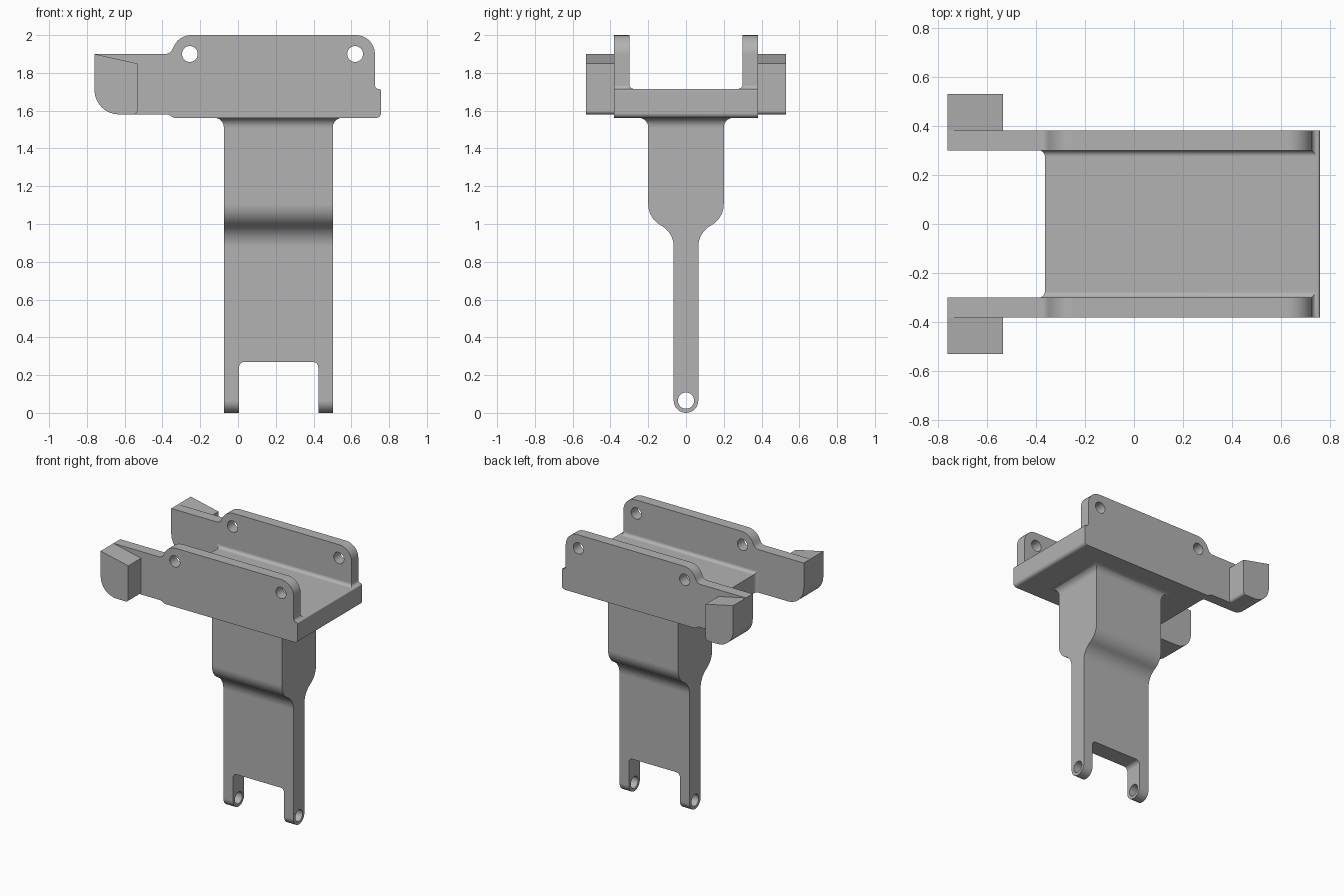
import bpy, bmesh, math
from mathutils import Vector

if "Cube" in bpy.data.objects:
    bpy.data.objects.remove(bpy.data.objects["Cube"])

grey = bpy.data.materials.new("plain grey")
grey.use_nodes = True
GREY = (0.45, 0.45, 0.45, 1)
grey.diffuse_color = GREY
grey.node_tree.nodes["Principled BSDF"].inputs["Base Color"].default_value = GREY


def rounded(corners, steps=8):
    """Outline through (u, v, radius) corners, each replaced by an arc."""
    out = []
    for i, (u, v, r) in enumerate(corners):
        p = Vector((u, v))
        if r == 0:
            out.append(p)
            continue
        a = (Vector(corners[i - 1][:2]) - p).normalized()
        b = (Vector(corners[(i + 1) % len(corners)][:2]) - p).normalized()
        half = a.angle(b) / 2
        centre = p + (a + b).normalized() * r / math.sin(half)
        start = p + a * r / math.tan(half) - centre
        end = p + b * r / math.tan(half) - centre
        turn = start.angle_signed(end)
        for k in range(steps + 1):
            t = -turn * k / steps
            c, s = math.cos(t), math.sin(t)
            out.append(centre + Vector((start.x * c - start.y * s,
                                        start.x * s + start.y * c)))
    return [p for i, p in enumerate(out) if (p - out[i - 1]).length > 1e-4]


def circle(u, v, r, n=32):
    return [Vector((u + r * math.cos(math.tau * i / n),
                    v + r * math.sin(math.tau * i / n))) for i in range(n)]


PLACE = {"x": lambda p, d: (d, p.x, p.y),
         "y": lambda p, d: (p.x, d, p.y),
         "z": lambda p, d: (p.x, p.y, d)}


def loft(name, rings):
    """Solid through a stack of rings with equal point counts."""
    bm = bmesh.new()
    loops = [[bm.verts.new(co) for co in ring] for ring in rings]
    n = len(loops[0])
    for low, high in zip(loops, loops[1:]):
        for i in range(n):
            j = (i + 1) % n
            bm.faces.new((low[i], low[j], high[j], high[i]))
    bm.faces.new(loops[0][::-1])
    bm.faces.new(loops[-1])
    bmesh.ops.recalc_face_normals(bm, faces=bm.faces)
    mesh = bpy.data.meshes.new(name)
    bm.to_mesh(mesh)
    bm.free()
    mesh.materials.append(grey)
    obj = bpy.data.objects.new(name, mesh)
    bpy.context.collection.objects.link(obj)
    return obj


def extrude(name, outline, axis, start, end):
    return loft(name, [[PLACE[axis](p, d) for p in outline] for d in (start, end)])


def select(obj):
    bpy.ops.object.select_all(action="DESELECT")
    obj.select_set(True)
    bpy.context.view_layer.objects.active = obj


def cut(obj, *cutters):
    select(obj)
    for cutter in cutters:
        mod = obj.modifiers.new("cut", "BOOLEAN")
        mod.operation, mod.solver, mod.object = "DIFFERENCE", "EXACT", cutter
        bpy.ops.object.modifier_apply(modifier=mod.name)
        bpy.data.objects.remove(cutter)


def finish(obj):
    select(obj)
    bpy.ops.object.shade_smooth_by_angle(angle=math.radians(30))
    mod = obj.modifiers.new("even shading", "WEIGHTED_NORMAL")
    mod.keep_sharp = True


# Cradle: one side profile, hollowed to leave two cheeks and a floor
cradle = extrude("cradle", rounded([
    (-0.76, 1.90, 0), (-0.36, 1.90, 0.04), (-0.31, 2.0, 0.1),
    (0.725, 2.0, 0.1), (0.725, 1.715, 0.02), (0.757, 1.715, 0.01),
    (0.757, 1.562, 0.025), (-0.34, 1.562, 0.02), (-0.37, 1.58, 0.02),
    (-0.76, 1.58, 0.13)]), "y", -0.38, 0.38)
channel = extrude("channel_cutter", rounded([
    (-0.30, 2.2, 0), (0.30, 2.2, 0), (0.30, 1.715, 0.025),
    (-0.30, 1.715, 0.025)]), "x", -1, 1)
open_end = extrude("open_end_cutter", rounded([
    (-1, -0.30, 0), (-0.363, -0.30, 0.025),
    (-0.363, 0.30, 0.025), (-1, 0.30, 0)]), "z", 1.3, 2.2)
pins = [extrude("cheek_hole_cutter", circle(x, 1.90, 0.042), "y", -1, 1)
        for x in (-0.255, 0.62)]
cut(cradle, channel, open_end, *pins)
finish(cradle)

# Lugs on the outside of both cheeks, with sloping tops
lug_outline = rounded([(-0.76, 1.90, 0), (-0.533, 1.85, 0),
                       (-0.533, 1.58, 0.02), (-0.76, 1.58, 0.13)])
for side, name in ((-1, "front_lug"), (1, "back_lug")):
    finish(extrude(name, lug_outline, "y", side * 0.38, side * 0.53))

# Stem: wide above, narrow below, forked at the foot with a cross hole
half = [(0.065, 0, 0.0649), (0.065, 0.955, 0.128), (0.2, 1.03, 0.128),
        (0.2, 1.57, 0)]
stem = extrude("stem", rounded(half + [(-y, z, r) for y, z, r in half[::-1]]),
               "x", -0.075, 0.502)
notch = extrude("fork_cutter", rounded([
    (0.005, -0.2, 0), (0.005, 0.27, 0.03), (0.425, 0.27, 0.03),
    (0.425, -0.2, 0)]), "y", -1, 1)
cut(stem, notch, extrude("foot_hole_cutter", circle(0, 0.065, 0.043), "x", -1, 1))
finish(stem)

# Flared collar blending the stem into the underside of the cradle
rings = []
for k in range(9):
    a = math.pi / 2 * k / 8
    grow, z = 0.05 * (1 - math.cos(a)), 1.512 + 0.05 * math.sin(a)
    rings.append([(0.2135 + sx * (0.2885 + grow), sy * (0.2 + grow), z)
                  for sx, sy in ((-1, -1), (1, -1), (1, 1), (-1, 1))])
finish(loft("stem_collar", rings))
